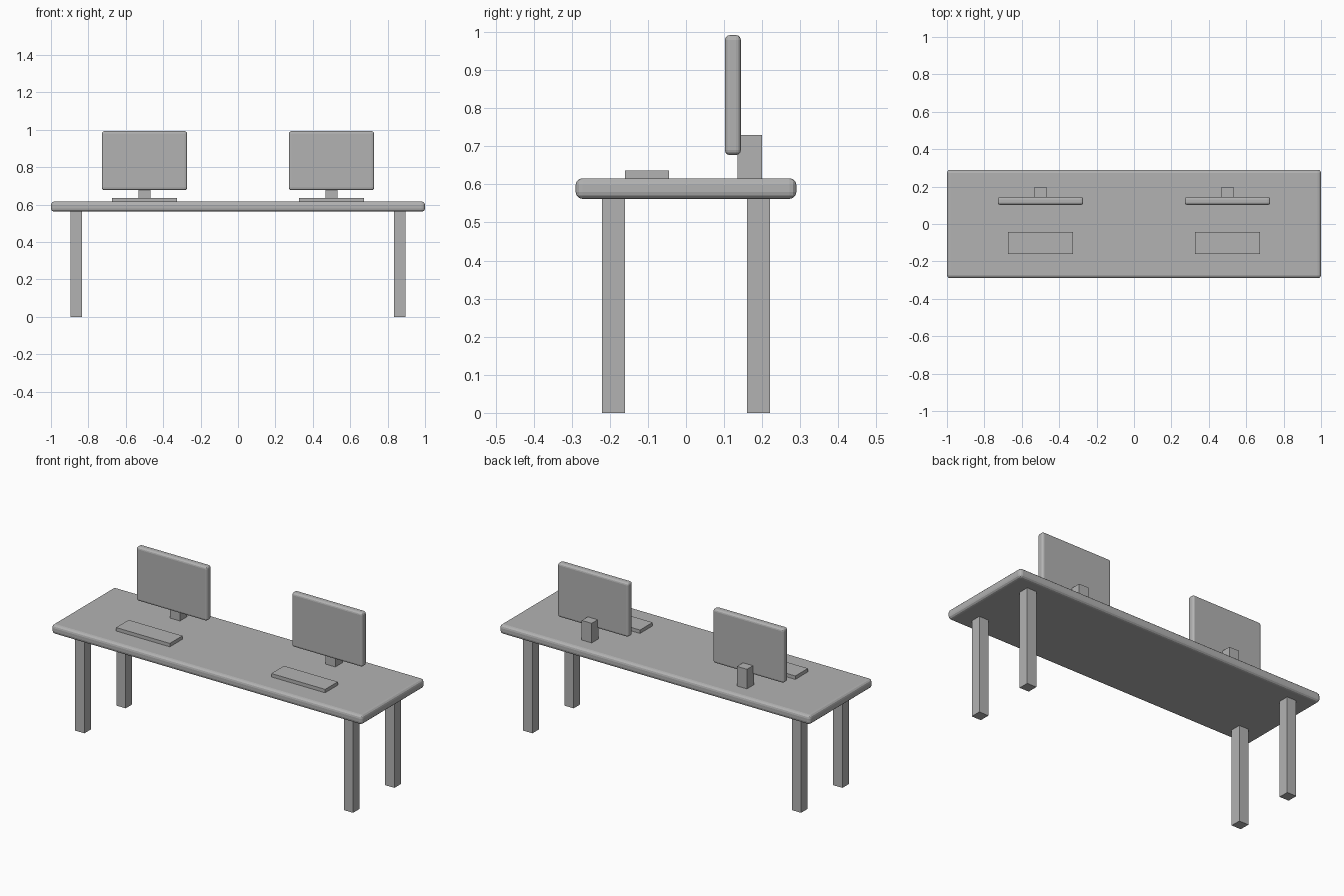
import bpy

cube = bpy.data.objects.get("Cube")
if cube:
    bpy.data.objects.remove(cube, do_unlink=True)

grey = bpy.data.materials.new("plain grey")
grey.use_nodes = True
colour = (0.45, 0.45, 0.45, 1)
grey.diffuse_color = colour
grey.node_tree.nodes["Principled BSDF"].inputs["Base Color"].default_value = colour


def box(name, low, high, bevel=0):
    """Box between two corners, optionally with rounded edges."""
    centre = [(a + b) / 2 for a, b in zip(low, high)]
    bpy.ops.mesh.primitive_cube_add(size=1, location=centre)
    ob = bpy.context.object
    ob.name = name
    ob.scale = [b - a for a, b in zip(low, high)]
    bpy.ops.object.transform_apply(location=False, rotation=False, scale=True)
    ob.data.materials.append(grey)
    if bevel:
        mod = ob.modifiers.new("rounded edges", "BEVEL")
        mod.width = bevel
        mod.segments = 3
    return ob


# Desk
box("tabletop", (-1, -0.29, 0.562), (1, 0.29, 0.616), 0.018)
for side, x in (("left", 0.865), ("right", -0.865)):
    for end, y in (("front", -0.19), ("back", 0.19)):
        box(f"{end}_{side}_leg", (x - 0.03, y - 0.03, 0), (x + 0.03, y + 0.03, 0.565))

# Two workstations
for side, x in (("left", 0.5), ("right", -0.5)):
    box(f"{side}_monitor", (x - 0.228, 0.102, 0.677), (x + 0.228, 0.144, 0.992), 0.013)
    box(f"{side}_monitor_stand", (x - 0.032, 0.135, 0.612), (x + 0.032, 0.199, 0.73))
    box(f"{side}_keyboard", (x - 0.173, -0.16, 0.612), (x + 0.173, -0.044, 0.636))
